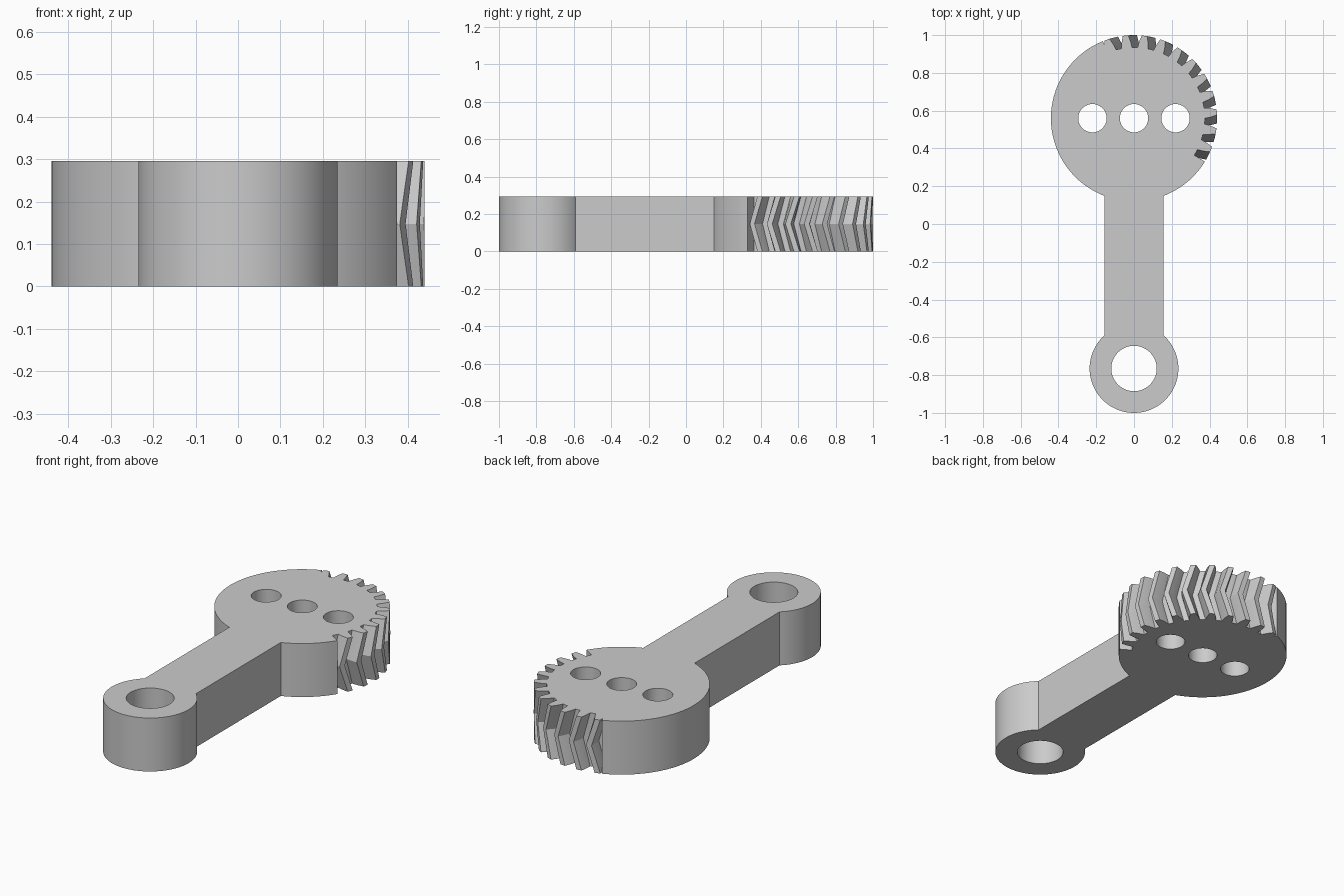
import bpy, bmesh, math
from math import radians, sin, cos, asin, degrees

cube = bpy.data.objects.get("Cube")
if cube:
    bpy.data.objects.remove(cube, do_unlink=True)

HEIGHT = 0.295
HEAD_Y, HEAD_R, ROOT_R = 0.56, 0.44, 0.375
EYE_Y, EYE_R, EYE_HOLE_R = -0.765, 0.235, 0.12
ARM_HALF = 0.157
GAP_START, GAP_END = -31.5, 112      # toothed sector, degrees
TEETH, PITCH, FIRST, SWEEP = 11, 13.1, -22.0, 6.0

grey = bpy.data.materials.new("plain grey")
grey.use_nodes = True
grey.diffuse_color = (0.6, 0.6, 0.6, 1)
grey.node_tree.nodes["Principled BSDF"].inputs["Base Color"].default_value = (0.6, 0.6, 0.6, 1)


def polar(cx, cy, r, a):
    return (cx + r * cos(radians(a)), cy + r * sin(radians(a)))


def arc(cx, cy, r, a0, a1):
    n = max(2, int(abs(a1 - a0) / 4))
    return [polar(cx, cy, r, a0 + (a1 - a0) * i / n) for i in range(n + 1)]


def finish(ob, angle):
    ob.data.materials.clear()
    ob.data.materials.append(grey)
    bpy.ops.object.select_all(action='DESELECT')
    ob.select_set(True)
    bpy.context.view_layer.objects.active = ob
    bpy.ops.object.shade_smooth_by_angle(angle=radians(angle))


def plate(name, loops):
    """Extruded flat plate; the first loop is the rim, the rest are holes."""
    cu = bpy.data.curves.new(name, 'CURVE')
    cu.dimensions, cu.fill_mode, cu.extrude = '2D', 'BOTH', HEIGHT / 2
    for pts in loops:
        sp = cu.splines.new('POLY')
        sp.points.add(len(pts) - 1)
        for p, (x, y) in zip(sp.points, pts):
            p.co = (x, y, 0, 1)
        sp.use_cyclic_u = True
    ob = bpy.data.objects.new(name, cu)
    bpy.context.collection.objects.link(ob)
    ob.location.z = HEIGHT / 2
    bpy.ops.object.select_all(action='DESELECT')
    ob.select_set(True)
    bpy.context.view_layer.objects.active = ob
    bpy.ops.object.convert(target='MESH')
    ob = bpy.context.object
    bm = bmesh.new()
    bm.from_mesh(ob.data)
    bmesh.ops.remove_doubles(bm, verts=bm.verts, dist=1e-5)
    bmesh.ops.recalc_face_normals(bm, faces=bm.faces)
    bm.to_mesh(ob.data)
    bm.free()
    finish(ob, 30)


# Lever body: round head with a recessed toothed sector, straight arm, end eye
head_a = degrees(asin(ARM_HALF / HEAD_R))
eye_a = degrees(asin(ARM_HALF / EYE_R))
rim = (arc(0, HEAD_Y, HEAD_R, -90 + head_a, GAP_START)
       + arc(0, HEAD_Y, ROOT_R, GAP_START, GAP_END)
       + arc(0, HEAD_Y, HEAD_R, GAP_END, 270 - head_a)
       + arc(0, EYE_Y, EYE_R, 90 + eye_a, 450 - eye_a))
holes = [arc(x, HEAD_Y, 0.075, 0, 360)[:-1] for x in (-0.22, 0, 0.22)]
holes.append(arc(0, EYE_Y, EYE_HOLE_R, 0, 360)[:-1])
plate("lever_body", [rim] + holes)

# Herringbone teeth: one section lofted through bottom, middle and top
FLANK = [(ROOT_R - 0.004, 4.4), (0.405, 3.4), (HEAD_R, 1.9)]
section = [(r, -h) for r, h in FLANK] + [(r, h) for r, h in reversed(FLANK)]
bm = bmesh.new()
for i in range(TEETH):
    centre = FIRST + i * PITCH
    rings = []
    for z, twist in ((0, 0), (HEIGHT / 2, -SWEEP), (HEIGHT, 0)):
        rings.append([bm.verts.new((*polar(0, HEAD_Y, r, centre + a + twist), z))
                      for r, a in section])
    n = len(section)
    for lo, hi in zip(rings, rings[1:]):
        for k in range(n):
            j = (k + 1) % n
            bm.faces.new((lo[k], lo[j], hi[j], hi[k]))
    bm.faces.new(rings[0][::-1])
    bm.faces.new(rings[-1])
bmesh.ops.recalc_face_normals(bm, faces=bm.faces)
mesh = bpy.data.meshes.new("gear_teeth")
bm.to_mesh(mesh)
bm.free()
teeth = bpy.data.objects.new("gear_teeth", mesh)
bpy.context.collection.objects.link(teeth)
finish(teeth, 15)
